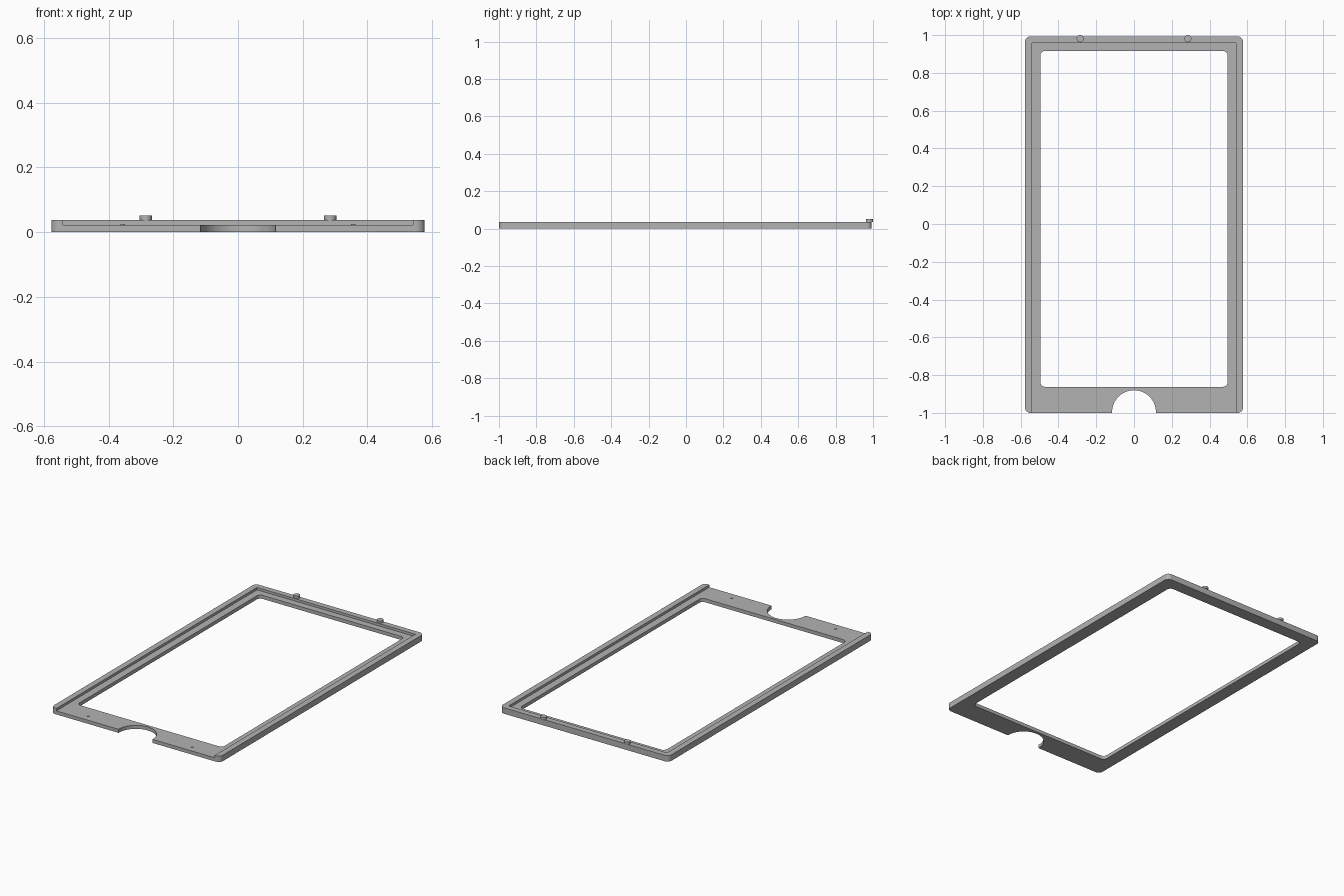
import bpy, bmesh, math

if "Cube" in bpy.data.objects:
    bpy.data.objects.remove(bpy.data.objects["Cube"])

grey = bpy.data.materials.new("plain grey")
grey.diffuse_color = (0.45, 0.45, 0.45, 1)
grey.use_nodes = True
grey.node_tree.nodes["Principled BSDF"].inputs["Base Color"].default_value = grey.diffuse_color


def prism(name, outline, z0, z1):
    """Extrude a counter-clockwise outline between two heights."""
    bm = bmesh.new()
    face = bm.faces.new([bm.verts.new((x, y, z0)) for x, y in outline])
    top = bmesh.ops.extrude_face_region(bm, geom=[face])["geom"]
    for v in top:
        if isinstance(v, bmesh.types.BMVert):
            v.co.z = z1
    bmesh.ops.recalc_face_normals(bm, faces=bm.faces)
    mesh = bpy.data.meshes.new(name)
    bm.to_mesh(mesh)
    bm.free()
    mesh.materials.append(grey)
    ob = bpy.data.objects.new(name, mesh)
    bpy.context.collection.objects.link(ob)
    return ob


def circle(cx, cy, r, n):
    return [(cx + r * math.cos(2 * math.pi * i / n),
             cy + r * math.sin(2 * math.pi * i / n)) for i in range(n)]


def rounded_rect(x0, x1, y0, y1, r, n=8):
    corners = [(x1 - r, y1 - r), (x0 + r, y1 - r), (x0 + r, y0 + r), (x1 - r, y0 + r)]
    return [(cx + r * math.cos(math.pi / 2 * (k + i / n)),
             cy + r * math.sin(math.pi / 2 * (k + i / n)))
            for k, (cx, cy) in enumerate(corners) for i in range(n + 1)]


def select_only(ob):
    bpy.ops.object.select_all(action="DESELECT")
    ob.select_set(True)
    bpy.context.view_layer.objects.active = ob


def cut(target, cutter):
    cutter.hide_render = True
    mod = target.modifiers.new("cut", "BOOLEAN")
    mod.operation, mod.solver, mod.object = "DIFFERENCE", "EXACT", cutter
    select_only(target)
    bpy.ops.object.modifier_apply(modifier=mod.name)
    bpy.data.objects.remove(cutter)


def smooth(ob):
    select_only(ob)
    bpy.ops.object.shade_smooth_by_angle(angle=math.radians(30))


# Frame body with a tray recess open at the front, a window and a finger notch
LEDGE, TOP = 0.022, 0.037
frame = prism("frame", rounded_rect(-0.577, 0.577, -1.0, 0.993, 0.028), 0, TOP)
cut(frame, prism("recess_cutter", [(-0.541, -1.1), (0.541, -1.1), (0.541, 0.958), (-0.541, 0.958)],
                 LEDGE, 0.1))
cut(frame, prism("window_cutter", rounded_rect(-0.496, 0.496, -0.862, 0.916, 0.025), -0.1, 0.1))
cut(frame, prism("notch_cutter", circle(0, -0.996, 0.116, 64), -0.1, 0.1))
smooth(frame)

for side, sx in (("left", -1), ("right", 1)):
    # Round pegs on the rear wall
    smooth(prism(side + "_peg", circle(sx * 0.285, 0.981, 0.019, 32), TOP, 0.051))
    # Tiny locating bumps on the front ledge
    smooth(prism(side + "_bump", circle(sx * 0.356, -0.955, 0.007, 16), LEDGE - 0.002, 0.025))
